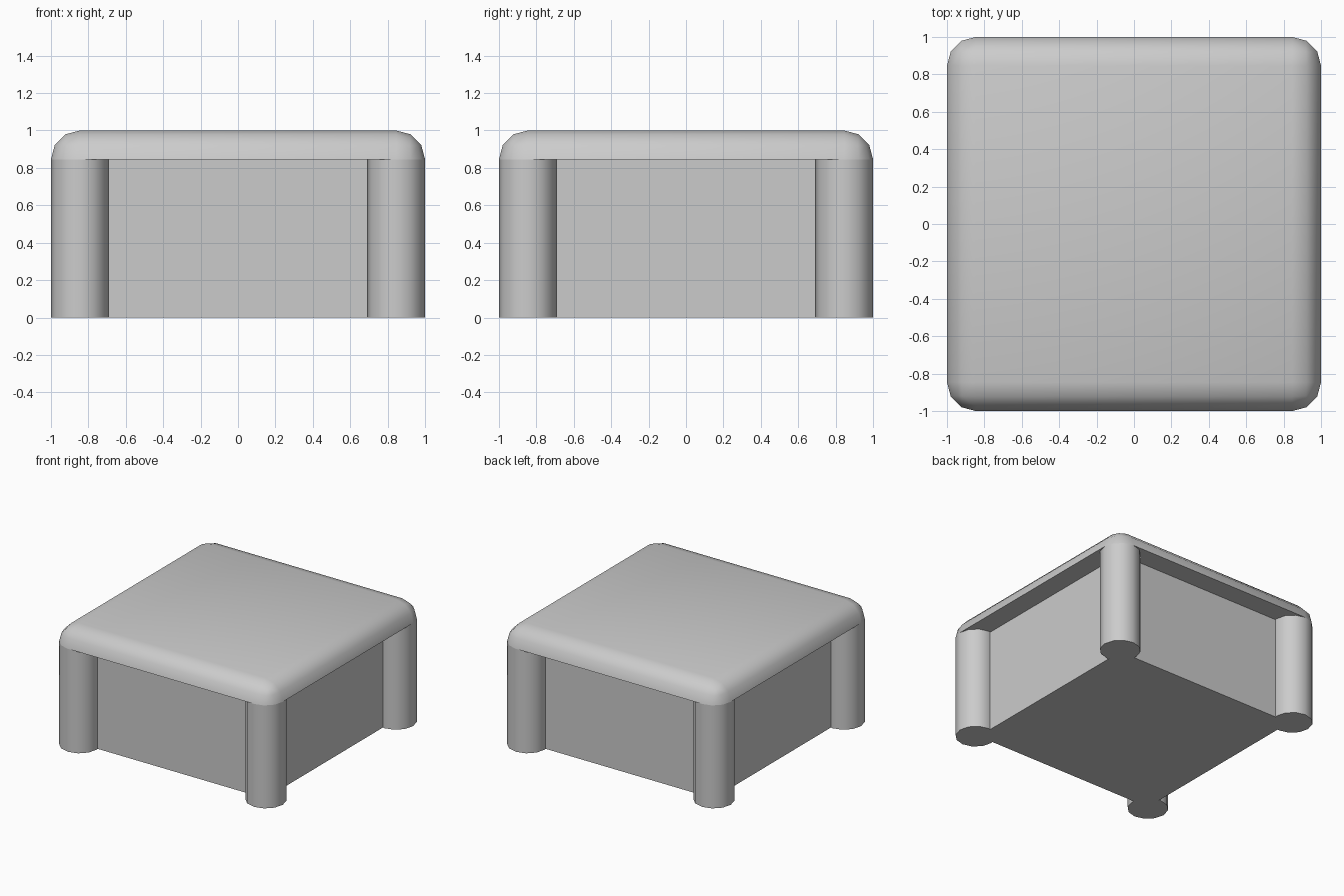
import bpy, bmesh
from mathutils import Matrix

if "Cube" in bpy.data.objects:
    bpy.data.objects.remove(bpy.data.objects["Cube"])

R = 0.154           # rounding radius shared by top and legs
TOP = 1.0
UNDER = TOP - R     # underside of the top slab
C = 1.0 - R         # leg centre offset


def finish(name, bm, smooth=True):
    bmesh.ops.recalc_face_normals(bm, faces=bm.faces[:])
    mesh = bpy.data.meshes.new(name)
    bm.to_mesh(mesh)
    bm.free()
    obj = bpy.data.objects.new(name, mesh)
    bpy.context.collection.objects.link(obj)
    if smooth:
        bpy.ops.object.select_all(action='DESELECT')
        obj.select_set(True)
        bpy.context.view_layer.objects.active = obj
        bpy.ops.object.shade_smooth_by_angle(angle=0.7)
    return obj


def box(half, z0, z1):
    bm = bmesh.new()
    bmesh.ops.create_cube(bm, size=1, matrix=Matrix.Translation((0, 0, (z0 + z1) / 2))
                          @ Matrix.Diagonal((2 * half, 2 * half, z1 - z0, 1)))
    return bm


# Rounded top: bevelled block trimmed flat where the rounding ends
bm = box(1.0, 0.0, TOP)
edges = [e for e in bm.edges if max(v.co.z for v in e.verts) > 0.5]
bmesh.ops.bevel(bm, geom=edges, offset=R, offset_type='OFFSET', segments=3,
                profile=0.5, affect='EDGES')
bmesh.ops.bisect_plane(bm, geom=bm.verts[:] + bm.edges[:] + bm.faces[:], dist=1e-4,
                       plane_co=(0, 0, UNDER), plane_no=(0, 0, 1), clear_inner=True)
bmesh.ops.holes_fill(bm, edges=[e for e in bm.edges if e.is_boundary], sides=0)
finish("top_slab", bm)

# Inset body
finish("body", box(0.83, 0.0, UNDER), smooth=False)

# Four round corner legs
for sx, side in ((-1, "left"), (1, "right")):
    for sy, end in ((-1, "front"), (1, "back")):
        bm = bmesh.new()
        bmesh.ops.create_cone(bm, cap_ends=True, segments=12, radius1=R, radius2=R,
                              depth=UNDER,
                              matrix=Matrix.Translation((sx * C, sy * C, UNDER / 2)))
        finish(f"{end}_{side}_leg", bm)
